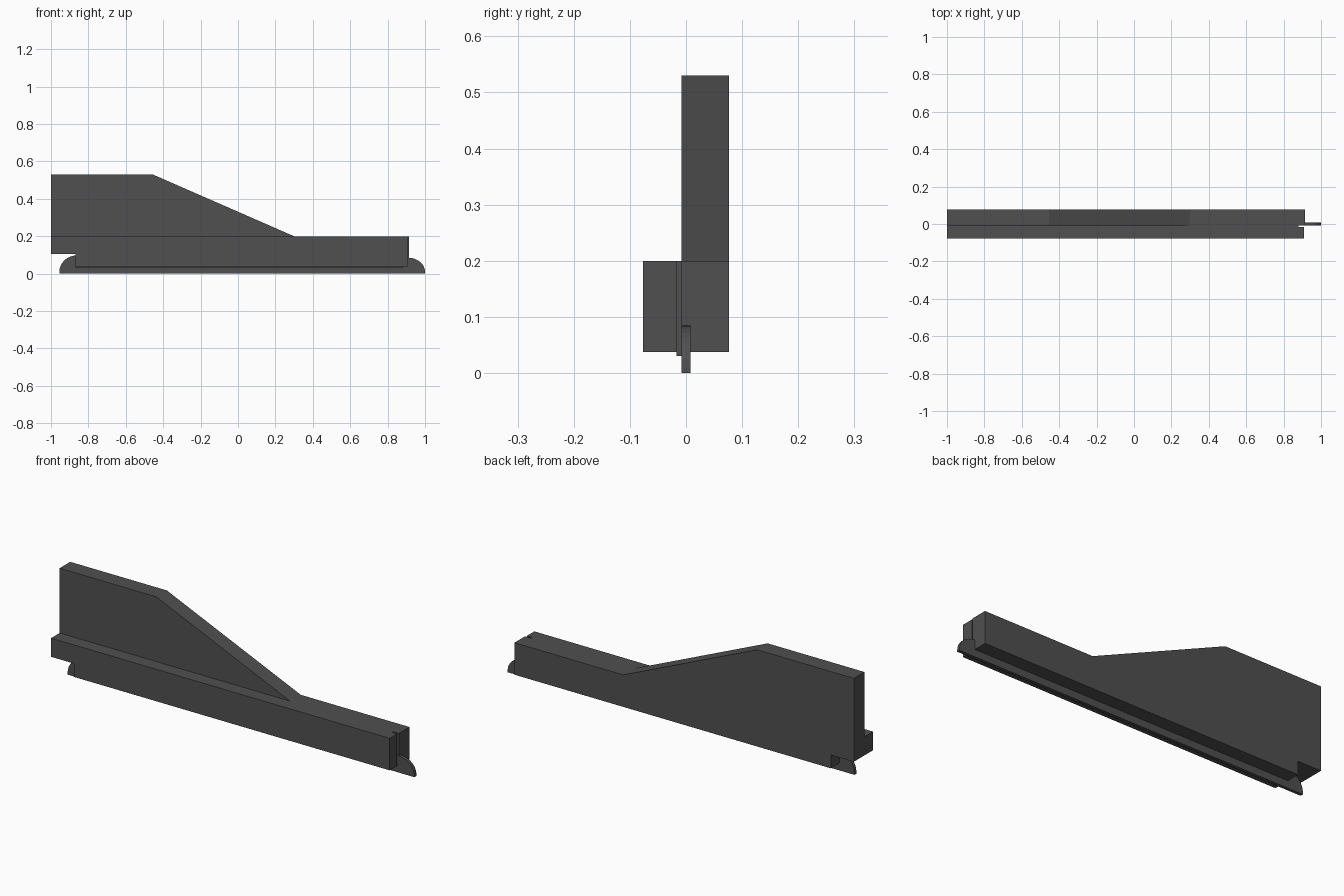
import bpy, bmesh, math

if "Cube" in bpy.data.objects:
    bpy.data.objects.remove(bpy.data.objects["Cube"])

dark = bpy.data.materials.new("dark_grey")
dark.diffuse_color = (0.08, 0.08, 0.08, 1)
dark.use_nodes = True
dark.node_tree.nodes["Principled BSDF"].inputs["Base Color"].default_value = dark.diffuse_color


def slab(name, profile, y0, y1):
    """Extrude an x-z outline from y0 to y1."""
    bm = bmesh.new()
    face = bm.faces.new([bm.verts.new((x, y0, z)) for x, z in profile])
    new = bmesh.ops.extrude_face_region(bm, geom=[face])["geom"]
    verts = [v for v in new if isinstance(v, bmesh.types.BMVert)]
    bmesh.ops.translate(bm, verts=verts, vec=(0, y1 - y0, 0))
    bmesh.ops.recalc_face_normals(bm, faces=bm.faces)
    mesh = bpy.data.meshes.new(name)
    bm.to_mesh(mesh)
    bm.free()
    mesh.materials.append(dark)
    obj = bpy.data.objects.new(name, mesh)
    bpy.context.collection.objects.link(obj)
    return obj


def arc(cx, cz, rx, rz, a0, a1, n=8):
    return [(cx + rx * math.cos(math.radians(a0 + (a1 - a0) * i / n)),
             cz + rz * math.sin(math.radians(a0 + (a1 - a0) * i / n)))
            for i in range(n + 1)]


def bar(x_end, z_low):
    """Lower bar outline with the notch under its left end."""
    return [(-1, 0.105), (-0.87, 0.105), (-0.87, z_low), (x_end, z_low), (x_end, 0.2)]


# Tall back plate with sloping top
slab("back_plate", bar(0.913, 0.037) + [(0.3, 0.2), (-0.455, 0.53), (-1, 0.53)], -0.008, 0.077)

# Front rail and the thin core recessed between the two halves
slab("front_rail", bar(0.909, 0.037) + [(-1, 0.2)], -0.077, -0.017)
slab("recessed_core", bar(0.88, 0.03) + [(-1, 0.2)], -0.017, -0.008)

# Thin blade with a rounded tip at each end
tip_right = arc(0.91, 0.01, 0.09, 0.075, 0, 90)
tip_left = arc(-0.86, 0.01, 0.095, 0.088, 95, 180)
slab("blade", [(-0.955, 0), (1, 0)] + tip_right + [(0.88, 0.15), (-0.86, 0.15)] + tip_left,
     -0.008, 0.008)
